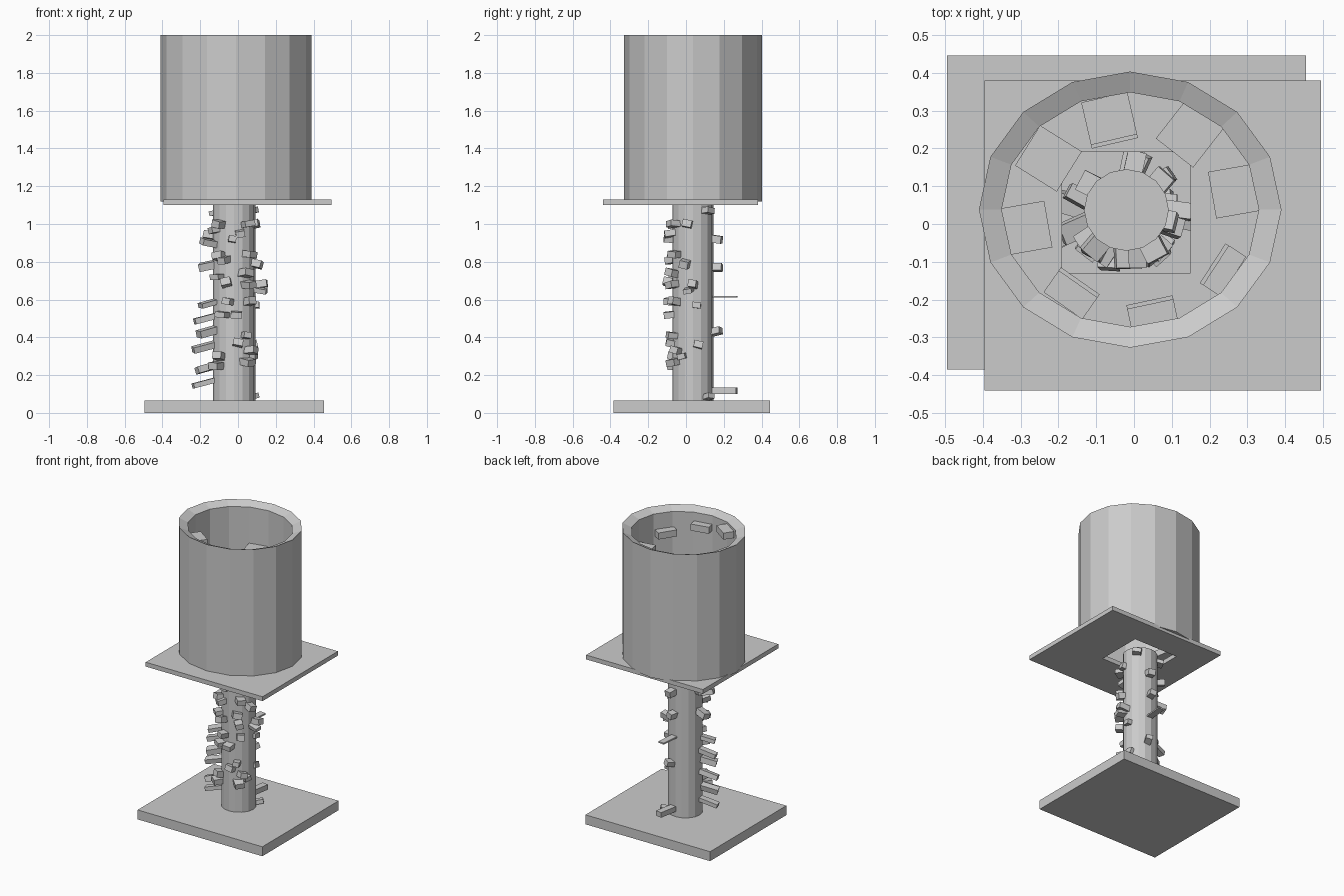
import bpy, bmesh, random
from math import sin, cos, pi, radians
from mathutils import Matrix, Vector

if "Cube" in bpy.data.objects:
    bpy.data.objects.remove(bpy.data.objects["Cube"])

random.seed(4)


def finish(name, bm):
    bmesh.ops.recalc_face_normals(bm, faces=bm.faces)
    mesh = bpy.data.meshes.new(name)
    bm.to_mesh(mesh)
    bm.free()
    obj = bpy.data.objects.new(name, mesh)
    bpy.context.collection.objects.link(obj)
    return obj


def add_box(bm, size, matrix):
    bmesh.ops.create_cube(bm, size=1, matrix=matrix @ Matrix.Diagonal((*size, 1)))


def radial_block(bm, centre, angle, r0, r1, z, width, height, tilt=(0, 0, 0)):
    """Box reaching from r0 to r1 along a compass direction."""
    a = radians(angle)
    mid = (r0 + r1) / 2
    m = Matrix.Translation((centre[0] + mid * cos(a), centre[1] + mid * sin(a), z))
    m = m @ Matrix.Rotation(a + tilt[2], 4, 'Z') @ Matrix.Rotation(tilt[1], 4, 'Y')
    m = m @ Matrix.Rotation(tilt[0], 4, 'X')
    add_box(bm, (r1 - r0, width, height), m)


def lathe(name, profile, centre, sides, closed):
    """Elliptical rings (rx, ry, z) bridged together."""
    bm = bmesh.new()
    rings = [[bm.verts.new((centre[0] + rx * cos(2 * pi * i / sides),
                            centre[1] + ry * sin(2 * pi * i / sides), z))
              for i in range(sides)] for rx, ry, z in profile]
    pairs = list(zip(rings, rings[1:])) + ([(rings[-1], rings[0])] if closed else [])
    for a, b in pairs:
        for i in range(sides):
            j = (i + 1) % sides
            bm.faces.new((a[i], a[j], b[j], b[i]))
    if not closed:
        bm.faces.new(rings[0])
        bm.faces.new(rings[-1])
    return finish(name, bm)


# Base slab
bm = bmesh.new()
add_box(bm, (0.95, 0.83, 0.065), Matrix.Translation((-0.02, 0.03, 0.0325)))
finish("base_slab", bm)

# Upper platform with a square opening
bm = bmesh.new()
loops = []
for x0, x1, y0, y1 in ((-0.395, 0.495, -0.44, 0.38), (-0.19, 0.15, -0.13, 0.19)):
    for z in (1.10, 1.13):
        loops.append([bm.verts.new((x, y, z)) for x, y in
                      ((x0, y0), (x1, y0), (x1, y1), (x0, y1))])
ob, ot, ib, it = loops
for a, b in ((ob, ot), (ot, it), (it, ib), (ib, ob)):
    for i in range(4):
        j = (i + 1) % 4
        bm.faces.new((a[i], a[j], b[j], b[i]))
finish("upper_platform", bm)

# Central column
COL = (-0.02, 0.037)
lathe("column", [(0.112, 0.108, 0.06), (0.112, 0.108, 1.11)], COL, 16, False)

# Hollow drum with a rim sloping inward
DRUM = (-0.01, 0.038)
lathe("drum", [(0.40, 0.365, 1.12), (0.40, 0.365, 2.0),
               (0.34, 0.31, 1.975), (0.34, 0.31, 1.12)], DRUM, 16, True)

# Spiral of stepping blocks on the drum's inner wall, two turns
bm = bmesh.new()
upper = ((235, 0.24, 0.31), (282, 0.255, 0.31), (327, 0.27, 0.325), (10, 0.22, 0.335),
         (52, 0.19, 0.325), (103, 0.19, 0.305), (148, 0.19, 0.32), (190, 0.22, 0.335))
for turn in range(2):
    for k, (angle, r0, r1) in enumerate(upper):
        z = 1.94 - 0.047 * (k + 8 * turn)
        radial_block(bm, DRUM, angle, r0 - 0.01 * turn * (k in (0, 1, 2, 5)), r1, z,
                     0.125, 0.045)
finish("drum_steps", bm)

# Irregular blocks sticking out of the column: (direction, height, reach)
blocks = (
    (40, .085, .05), (80, .118, .13), (190, .16, .12), (200, .24, .11), (225, .25, .06),
    (190, .35, .12), (230, .30, .05), (200, .43, .10), (188, .50, .11), (200, .58, .09),
    (-120, .52, .05), (-105, .59, .05), (-85, .52, .05), (-80, .37, .04), (-60, .41, .05),
    (-55, .27, .05), (-45, .33, .05), (-30, .30, .03), (-50, .59, .05), (15, .36, .02),
    (85, .615, .13), (75, .43, .05), (85, .77, .05), (80, .92, .05), (10, .57, .03),
    (-10, .65, .07), (0, .68, .07), (-20, .79, .05), (-55, .68, .06), (-60, .74, .05),
    (-50, .84, .05), (-135, .72, .05), (-110, .69, .06), (175, .78, .08), (200, .90, .08),
    (165, .94, .06), (-130, .83, .05), (-115, .81, .05), (215, .97, .05), (-130, 1.0, .05),
    (-95, .92, .05), (-75, .95, .05), (-55, 1.0, .05), (-15, 1.0, .03), (145, 1.06, .04),
    (40, 1.07, .04))
bm = bmesh.new()
for angle, z, reach in blocks:
    tilt = [random.uniform(-0.25, 0.25) for _ in range(3)]
    height = random.uniform(0.025, 0.04)
    if reach > 0.12:
        tilt, height = (0, 0, 0), (0.035 if z < 0.2 else 0.01)
    elif 170 < angle < 205 and z < 0.6:
        tilt = (tilt[0], 0.25, 0.1)
    radial_block(bm, COL, angle, 0.085, 0.105 + reach, z,
                 random.uniform(0.04, 0.06), height, tilt)
finish("column_steps", bm)
